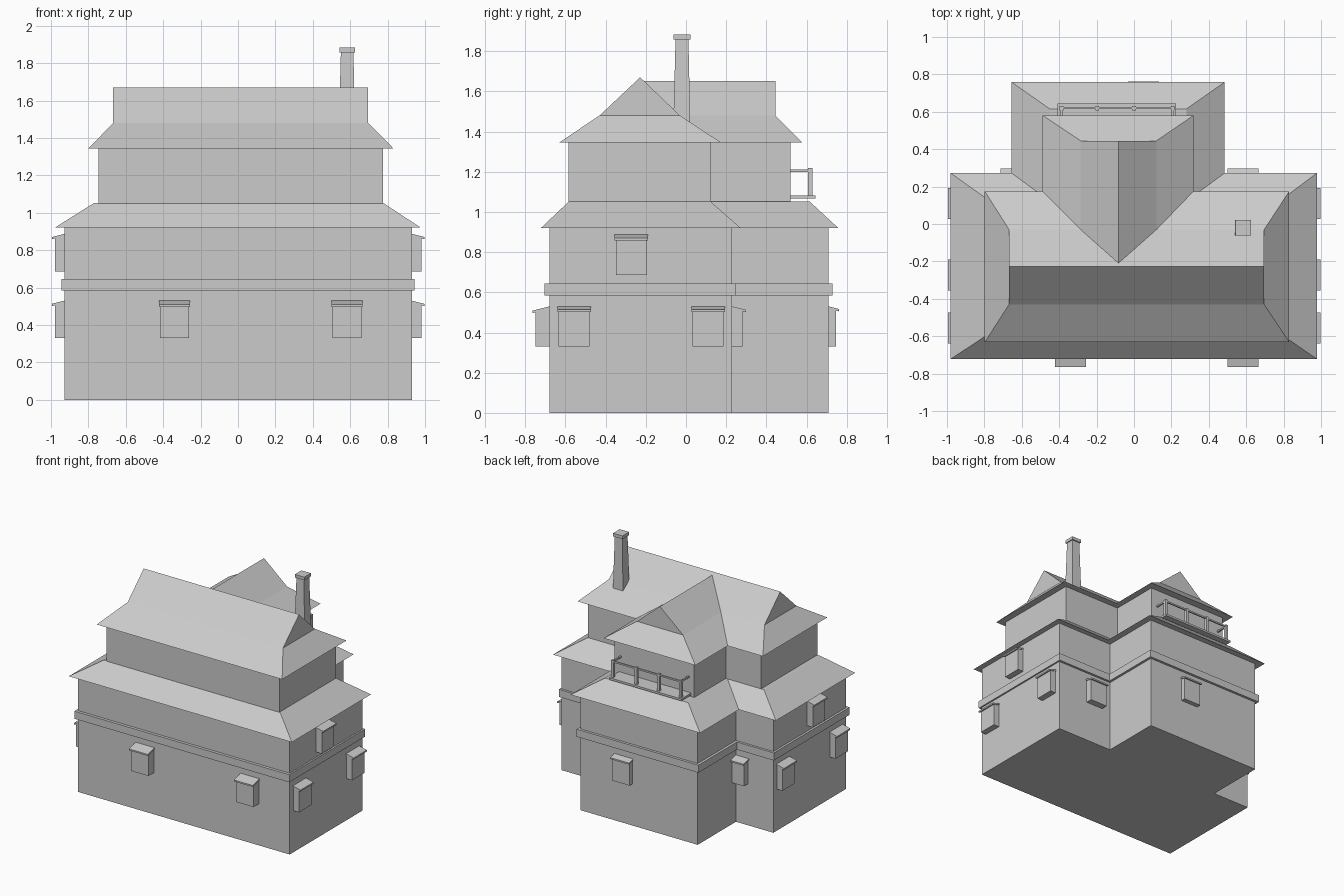
import bpy
import bmesh
from math import pi
from mathutils import Matrix, Vector

cube = bpy.data.objects.get("Cube")
if cube:
    bpy.data.objects.remove(cube, do_unlink=True)

stone = bpy.data.materials.new("plain_grey")
stone.use_nodes = True
GREY = (0.6, 0.6, 0.6, 1)
stone.diffuse_color = GREY
stone.node_tree.nodes["Principled BSDF"].inputs["Base Color"].default_value = GREY


def finish(name, bm):
    bmesh.ops.remove_doubles(bm, verts=bm.verts, dist=1e-5)
    bmesh.ops.recalc_face_normals(bm, faces=bm.faces)
    mesh = bpy.data.meshes.new(name)
    bm.to_mesh(mesh)
    bm.free()
    mesh.materials.append(stone)
    obj = bpy.data.objects.new(name, mesh)
    bpy.context.collection.objects.link(obj)
    return obj


def add_loft(bm, levels):
    """Stack rectangles (x0, x1, y0, y1, z); zero-width ones become ridges."""
    rings = []
    for x0, x1, y0, y1, z in levels:
        corners = [(x0, y0), (x1, y0), (x1, y1), (x0, y1)]
        ring = []
        for x, y in corners:
            same = [v for v in ring if (v.co - Vector((x, y, z))).length < 1e-6]
            ring.append(same[0] if same else bm.verts.new((x, y, z)))
        rings.append(ring)

    def face(verts):
        unique = list(dict.fromkeys(verts))
        if len(unique) > 2:
            bm.faces.new(unique)

    face(rings[0][::-1])
    face(rings[-1])
    for low, high in zip(rings, rings[1:]):
        for i in range(4):
            j = (i + 1) % 4
            face([low[i], low[j], high[j], high[i]])


def loft(name, *levels):
    bm = bmesh.new()
    add_loft(bm, levels)
    return finish(name, bm)


def box(name, x0, x1, y0, y1, z0, z1):
    return loft(name, (x0, x1, y0, y1, z0), (x0, x1, y0, y1, z1))


# Walls of both storeys, main block and rear wing
box("lower_walls_main", -0.928, 0.93, -0.68, 0.23, 0, 0.925)
box("lower_walls_wing", -0.60, 0.43, 0, 0.71, 0, 0.925)
box("upper_walls_main", -0.745, 0.775, -0.585, 0.122, 1.0, 1.35)
box("upper_walls_wing", -0.435, 0.265, 0, 0.52, 1.0, 1.35)

# Band between the floors
box("band_main", -0.945, 0.943, -0.703, 0.248, 0.585, 0.645)
box("band_wing", -0.62, 0.45, 0, 0.73, 0.585, 0.645)

# Skirt roof over the lower storey
loft("skirt_roof_main", (-0.98, 0.978, -0.722, 0.272, 0.92),
     (-0.77, 0.777, -0.583, 0.122, 1.052))
loft("skirt_roof_wing", (-0.654, 0.484, -0.2, 0.758, 0.92),
     (-0.45, 0.28, -0.2, 0.615, 1.052))

# Bell-cast gable roofs
loft("top_roof_main", (-0.798, 0.83, -0.632, 0.175, 1.345),
     (-0.668, 0.696, -0.43, -0.03, 1.48),
     (-0.668, 0.696, -0.228, -0.228, 1.67))
loft("top_roof_wing", (-0.488, 0.318, -0.22, 0.58, 1.345),
     (-0.285, 0.12, -0.22, 0.445, 1.48),
     (-0.083, -0.083, -0.22, 0.445, 1.652))

# Chimney with a cap
loft("chimney_shaft", (0.538, 0.628, -0.064, 0.022, 1.4),
     (0.55, 0.617, -0.052, 0.012, 1.86))
box("chimney_cap", 0.542, 0.625, -0.061, 0.022, 1.858, 1.883)


# Projecting windows with sloping hoods; turn is the wall direction
def window(name, x, y, z, depth, turn):
    bm = bmesh.new()
    half, hood = 0.077, 0.083
    for levels in (
        [(-half, half, -depth, 0.02, h) for h in (0, 0.19)],
        [(-hood, hood, -depth - 0.016, 0.005, h) for h in (0.188, 0.2)],
    ):
        add_loft(bm, levels)
    for v in bm.verts:
        if v.co.z > 0.1:
            v.co.z += 0.25 * v.co.y
    bm.transform(Matrix.Translation((x, y, z)) @ Matrix.Rotation(turn, 4, "Z"))
    finish(name, bm)


LOW, HIGH = 0.33, 0.687
for x in (-0.34, 0.583):
    window("front_window", x, -0.68, LOW, 0.068, 0)
for label, x, turn in (("left", 0.93, pi / 2), ("right", -0.928, -pi / 2)):
    for y, z in ((-0.557, LOW), (0.11, LOW), (-0.272, HIGH)):
        window(label + "_window", x, y, z, 0.05, turn)
for x in (-0.63, 0.583):
    window("rear_window", x, 0.23, LOW, 0.052, pi)
window("wing_window", 0.05, 0.71, LOW, 0.036, pi)

# Balcony: deck, posts and rails
box("balcony_deck", -0.41, 0.225, 0.5, 0.645, 1.066, 1.082)
posts = (-0.388, -0.197, 0.0, 0.207)
for x in posts:
    box("balcony_post", x - 0.01, x + 0.01, 0.608, 0.63, 1.07, 1.218)
box("balcony_rail", posts[0], posts[-1], 0.614, 0.625, 1.2, 1.212)
for x in (posts[0], posts[-1]):
    box("balcony_side_rail", x - 0.006, x + 0.006, 0.5, 0.62, 1.2, 1.212)
